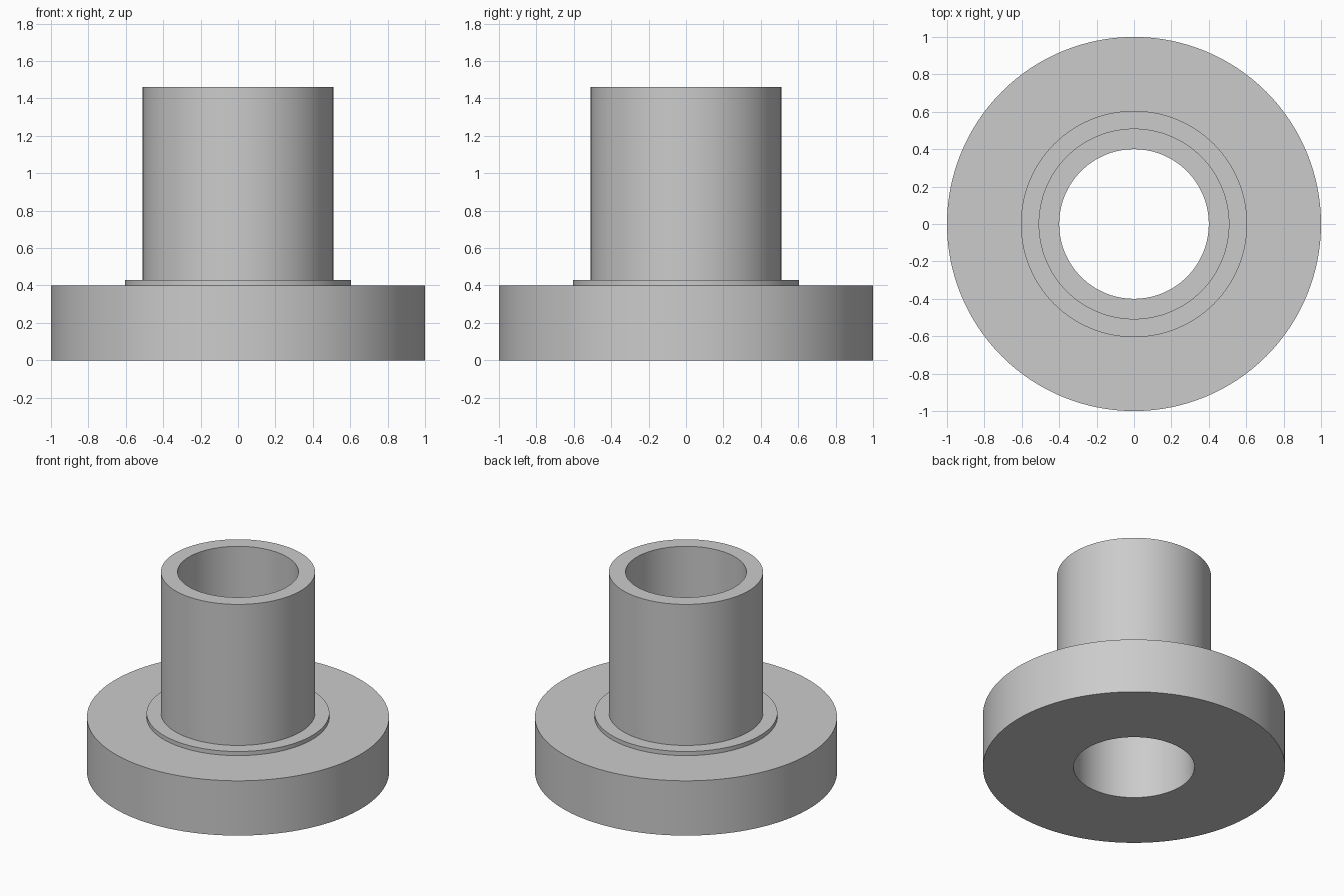
import bpy
import bmesh
from math import cos, sin, tau, radians

SEGMENTS = 128

cube = bpy.data.objects.get("Cube")
if cube:
    bpy.data.objects.remove(cube, do_unlink=True)

# Plain grey material
grey = bpy.data.materials.new("light_grey")
grey.use_nodes = True
colour = (0.6, 0.6, 0.6, 1)
grey.diffuse_color = colour
grey.node_tree.nodes["Principled BSDF"].inputs["Base Color"].default_value = colour


def lathe(name, profile, material):
    """Revolve a closed (radius, height) profile around the z axis."""
    bm = bmesh.new()
    rings = []
    for i in range(SEGMENTS):
        a = tau * i / SEGMENTS
        rings.append([bm.verts.new((r * cos(a), r * sin(a), z)) for r, z in profile])
    for i, ring in enumerate(rings):
        following = rings[(i + 1) % SEGMENTS]
        for j in range(len(profile)):
            k = (j + 1) % len(profile)
            bm.faces.new((ring[j], following[j], following[k], ring[k]))
    bmesh.ops.recalc_face_normals(bm, faces=bm.faces)
    mesh = bpy.data.meshes.new(name)
    bm.to_mesh(mesh)
    bm.free()
    mesh.materials.append(material)
    obj = bpy.data.objects.new(name, mesh)
    bpy.context.collection.objects.link(obj)
    bpy.ops.object.select_all(action="DESELECT")
    obj.select_set(True)
    bpy.context.view_layer.objects.active = obj
    bpy.ops.object.shade_smooth_by_angle(angle=radians(30))
    return obj


# Flange, raised shoulder, tube and through bore in one solid body
bore, tube, shoulder, flange = 0.4, 0.51, 0.605, 1.0
flange_top, shoulder_top, tube_top = 0.4, 0.43, 1.46
lathe("flanged_bushing", [
    (bore, 0), (flange, 0), (flange, flange_top),
    (shoulder, flange_top), (shoulder, shoulder_top),
    (tube, shoulder_top), (tube, tube_top), (bore, tube_top),
], grey)
